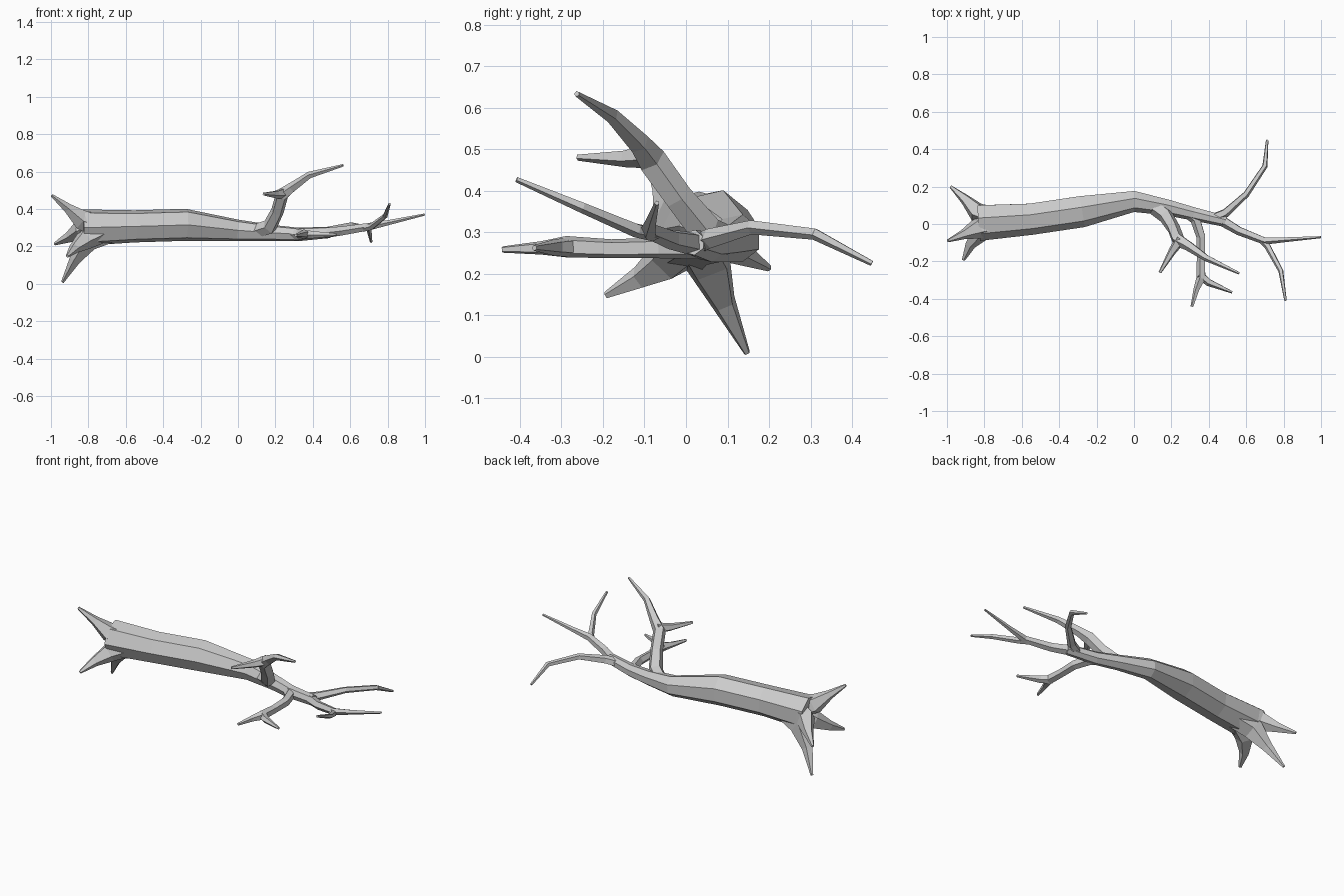
import bpy, bmesh, math
from mathutils import Vector


def limb(name, pts, sides=5, spin=0.3):
    """Faceted tapering tube through points (x, y, z, radius)."""
    P = [Vector(p[:3]) for p in pts]
    bm = bmesh.new()
    rings = []
    d = (P[1] - P[0]).normalized()
    u = d.cross(Vector((0.13, 0.21, 1))).normalized()
    for i, p in enumerate(P):
        a, b = P[max(i - 1, 0)], P[min(i + 1, len(P) - 1)]
        d = ((p - a).normalized() + (b - p).normalized()).normalized()
        u = (u - d * u.dot(d)).normalized()
        v = d.cross(u)
        r = pts[i][3]
        rings.append([bm.verts.new(p + r * (u * math.cos(t) + v * math.sin(t)))
                      for t in (spin + 2 * math.pi * k / sides for k in range(sides))])
    for r0, r1 in zip(rings, rings[1:]):
        for k in range(sides):
            n = (k + 1) % sides
            bm.faces.new((r0[k], r0[n], r1[n], r1[k]))
    bm.faces.new(rings[0][::-1])
    bm.faces.new(rings[-1])
    bmesh.ops.recalc_face_normals(bm, faces=bm.faces)
    me = bpy.data.meshes.new(name)
    bm.to_mesh(me)
    bm.free()
    ob = bpy.data.objects.new(name, me)
    bpy.context.collection.objects.link(ob)
    return ob


# Trunk running into the main limb
limb("trunk", [(-0.83, 0.01, 0.30, 0.10), (-0.55, 0.03, 0.307, 0.088),
               (-0.28, 0.07, 0.315, 0.088), (0.0, 0.123, 0.285, 0.059),
               (0.18, 0.09, 0.272, 0.044), (0.32, 0.055, 0.264, 0.037),
               (0.49, 0.015, 0.275, 0.031)], sides=7, spin=0.2)

# End fork of the main limb
limb("back_branch", [(0.42, 0.03, 0.27, 0.026), (0.49, 0.06, 0.285, 0.025),
                     (0.60, 0.16, 0.312, 0.018), (0.70, 0.31, 0.296, 0.015),
                     (0.712, 0.448, 0.225, 0.007)])
limb("end_branch", [(0.46, 0.025, 0.272, 0.030), (0.56, -0.035, 0.283, 0.025),
                    (0.70, -0.09, 0.305, 0.021), (0.81, -0.083, 0.328, 0.014),
                    (0.998, -0.07, 0.37, 0.006)])
limb("end_twig", [(0.67, -0.075, 0.295, 0.018), (0.715, -0.12, 0.305, 0.018),
                  (0.785, -0.25, 0.36, 0.014), (0.81, -0.408, 0.427, 0.007)])

# Upright branch with side twig
limb("upper_branch", [(0.08, 0.11, 0.275, 0.04), (0.17, 0.045, 0.305, 0.042),
                      (0.21, -0.02, 0.385, 0.036), (0.235, -0.085, 0.475, 0.037),
                      (0.29, -0.115, 0.515, 0.028), (0.385, -0.18, 0.582, 0.019),
                      (0.562, -0.263, 0.633, 0.007)])
limb("upper_twig", [(0.25, -0.08, 0.485, 0.032), (0.205, -0.145, 0.478, 0.022),
                    (0.138, -0.26, 0.48, 0.008)])

# Low forward branch with side twig
limb("low_branch", [(0.26, 0.08, 0.262, 0.03), (0.33, 0.025, 0.264, 0.03),
                    (0.36, -0.07, 0.262, 0.026), (0.36, -0.18, 0.26, 0.024),
                    (0.36, -0.29, 0.265, 0.027), (0.335, -0.35, 0.262, 0.017),
                    (0.31, -0.442, 0.258, 0.008)])
limb("low_twig", [(0.35, -0.27, 0.264, 0.025), (0.40, -0.312, 0.263, 0.021),
                  (0.525, -0.365, 0.262, 0.007)])

# Flared roots: base, knee, tip
roots = [((-0.72, 0.01, 0.30, 0.075), (-0.84, -0.025, 0.345, 0.055),
          (-0.91, -0.055, 0.405, 0.027), (-0.995, -0.09, 0.472, 0.008)),
         ((-0.72, 0.03, 0.31, 0.075), (-0.84, 0.065, 0.29, 0.055),
          (-0.90, 0.13, 0.25, 0.03), (-0.98, 0.2, 0.213, 0.008)),
         ((-0.72, 0.01, 0.29, 0.07), (-0.82, -0.04, 0.235, 0.055),
          (-0.875, -0.11, 0.19, 0.029), (-0.912, -0.192, 0.148, 0.009)),
         ((-0.66, 0.02, 0.29, 0.065), (-0.80, 0.05, 0.235, 0.064),
          (-0.87, 0.09, 0.13, 0.032), (-0.938, 0.147, 0.009, 0.008))]
for i, r in enumerate(roots):
    limb(f"root_{i + 1}", r)
